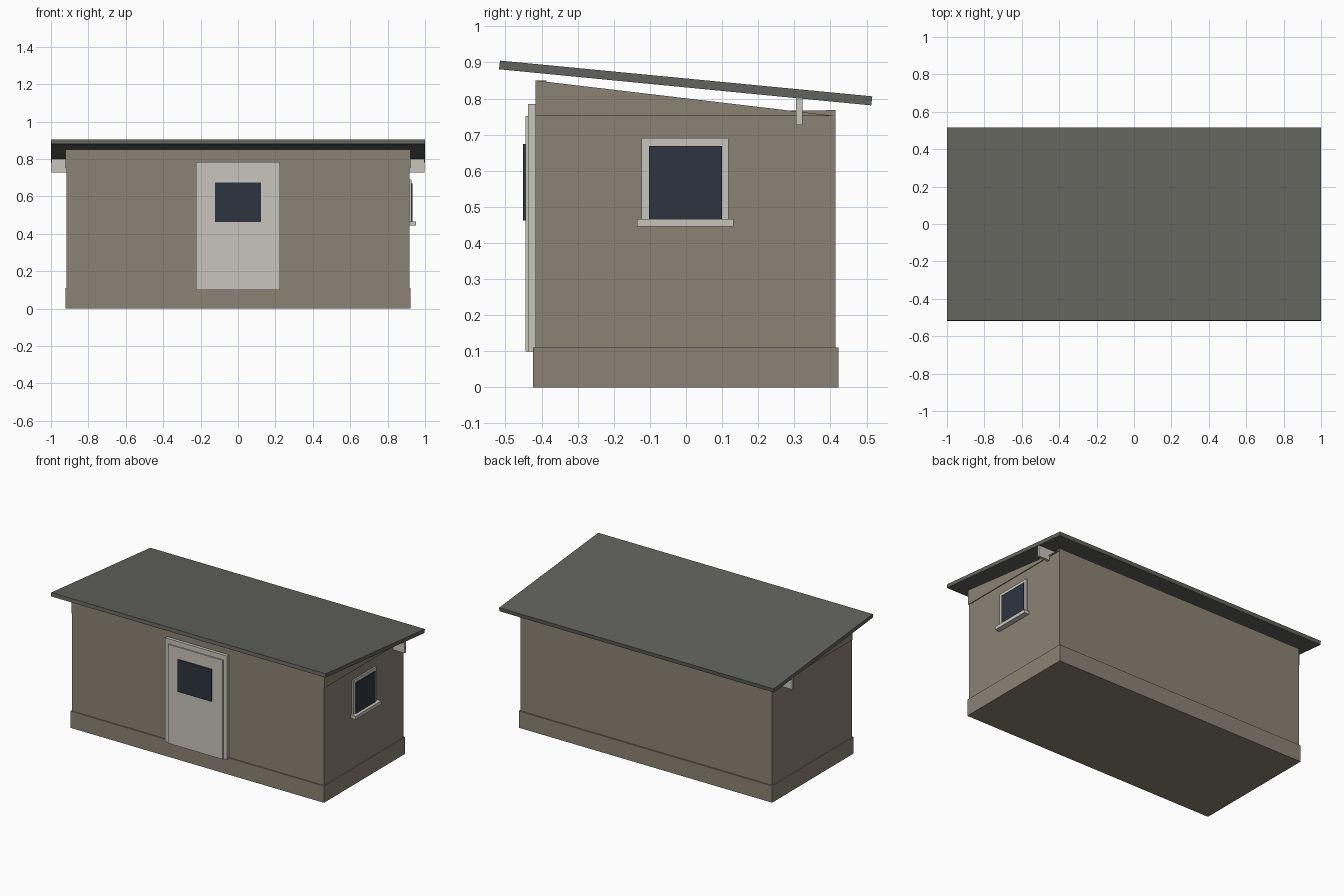
import bpy
import bmesh

cube = bpy.data.objects.get("Cube")
if cube:
    bpy.data.objects.remove(cube, do_unlink=True)


def material(name, rgb):
    mat = bpy.data.materials.new(name)
    mat.use_nodes = True
    color = (*rgb, 1)
    mat.diffuse_color = color
    bsdf = mat.node_tree.nodes["Principled BSDF"]
    bsdf.inputs["Base Color"].default_value = color
    bsdf.inputs["Roughness"].default_value = 0.8
    return mat


WALL = material("tan wall", (0.26, 0.226, 0.174))
ROOF = material("grey roof", (0.122, 0.122, 0.109))
TRIM = material("pale trim", (0.584, 0.558, 0.503))
GLASS = material("dark glass", (0.026, 0.036, 0.053))


def prism(name, outline, x0, x1, mat):
    """Extrude a (y, z) outline along x."""
    bm = bmesh.new()
    face = bm.faces.new([bm.verts.new((x0, y, z)) for y, z in outline])
    ext = bmesh.ops.extrude_face_region(bm, geom=[face])
    verts = [v for v in ext["geom"] if isinstance(v, bmesh.types.BMVert)]
    bmesh.ops.translate(bm, verts=verts, vec=(x1 - x0, 0, 0))
    bmesh.ops.recalc_face_normals(bm, faces=bm.faces)
    mesh = bpy.data.meshes.new(name)
    bm.to_mesh(mesh)
    bm.free()
    mesh.materials.append(mat)
    obj = bpy.data.objects.new(name, mesh)
    bpy.context.collection.objects.link(obj)
    return obj


def box(name, x, y, z, mat):
    """Box from (min, max) pairs."""
    outline = [(y[0], z[0]), (y[1], z[0]), (y[1], z[1]), (y[0], z[1])]
    return prism(name, outline, x[0], x[1], mat)


# Base and long walls
W, D, T = 0.917, 0.417, 0.03
box("plinth", (-0.923, 0.923), (-0.424, 0.422), (0, 0.11), WALL)
box("front_wall", (-W, W), (-D, -D + T), (0.1, 0.85), WALL)
box("back_wall", (-W, W), (D - T, D - 0.003), (0.1, 0.768), WALL)
box("back_wall_plate", (-W + 0.003, W - 0.003), (0.28, D - T), (0.73, 0.767), WALL)

# End walls with sloping gables
for side, s in (("left", 1), ("right", -1)):
    inner = s * (W - T)
    box(side + "_wall", sorted((inner, s * W)), (-D + T, D - T), (0.1, 0.752), WALL)
    prism(side + "_gable", [(-D, 0.752), (0.41, 0.752), (-D, 0.85)],
          inner, s * 0.922, WALL)

# Sloping roof and the beam that carries it
prism("roof", [(-0.518, 0.881), (0.513, 0.781), (0.516, 0.806), (-0.515, 0.905)],
      -1, 1, ROOF)
box("roof_beam", (-0.998, 0.998), (0.305, 0.322), (0.727, 0.801), TRIM)

# Door
box("door_frame", (-0.225, 0.225), (-0.437, -0.41), (0.1, 0.785), TRIM)
box("door_panel", (-0.2, 0.2), (-0.445, -0.43), (0.1, 0.752), TRIM)
box("door_window", (-0.124, 0.122), (-0.452, -0.444), (0.462, 0.674), GLASS)

# End window
box("window_frame", (0.9, 0.927), (-0.123, 0.118), (0.46, 0.69), TRIM)
box("window_glass", (0.924, 0.932), (-0.102, 0.1), (0.467, 0.669), GLASS)
box("window_sill", (0.9, 0.952), (-0.136, 0.132), (0.445, 0.467), TRIM)
